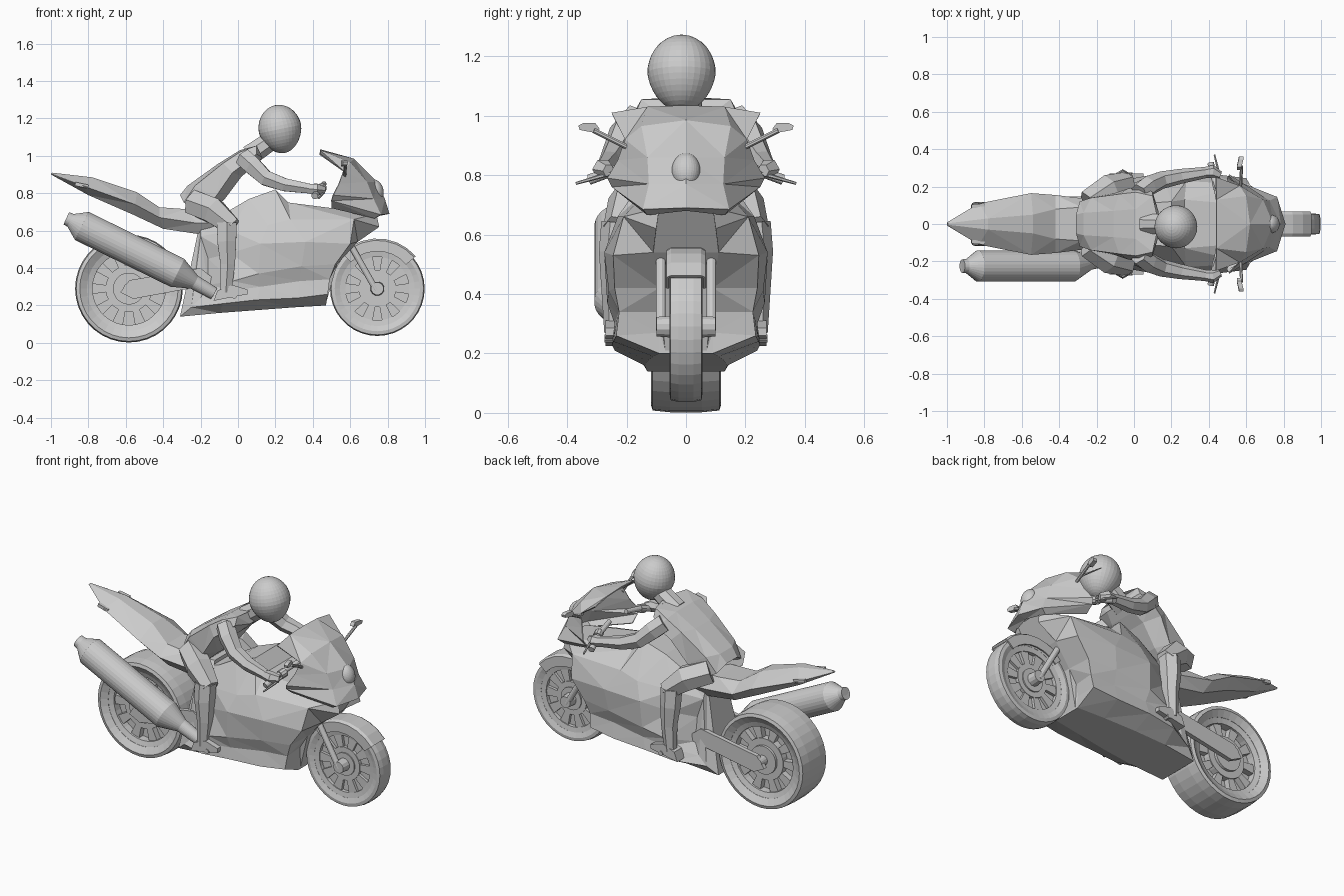
import bpy, bmesh, math
from mathutils import Vector, Matrix


def finish(name, bm, mirror=False):
    bmesh.ops.recalc_face_normals(bm, faces=bm.faces)
    me = bpy.data.meshes.new(name)
    bm.to_mesh(me)
    bm.free()
    ob = bpy.data.objects.new(name, me)
    bpy.context.collection.objects.link(ob)
    if mirror:
        m = ob.modifiers.new("mirror", 'MIRROR')
        m.use_axis = (False, True, False)
        m.use_mirror_merge = True
    return ob


def skin(name, rings, closed=True, caps=True, mirror=False, tri=True):
    """Join successive rings of points with faces."""
    bm = bmesh.new()
    vs = [[bm.verts.new(p) for p in r] for r in rings]
    n = len(rings[0])
    for a, b in zip(vs, vs[1:]):
        for i in range(n if closed else n - 1):
            j = (i + 1) % n
            bm.faces.new((a[i], a[j], b[j], b[i]))
    if caps:
        bm.faces.new(vs[0])
        bm.faces.new(vs[-1])
    if tri:
        bmesh.ops.triangulate(bm, faces=bm.faces)
    return finish(name, bm, mirror)


def loft(name, halves):
    """Each section is the +y half; the other half is reflected."""
    return skin(name, [h + [(x, -y, z) for x, y, z in reversed(h)] for h in halves])


def tube(name, path, n=8, mirror=False, caps=True):
    """Round or faceted tube through (x, y, z, radius) points."""
    pts = [Vector(p[:3]) for p in path]
    d = (pts[-1] - pts[0]).normalized()
    ref = Vector((0, 0, 1)) if abs(d.y) > .7 else Vector((0, 1, 0))
    rings = []
    for i, p in enumerate(pts):
        t = (pts[min(i + 1, len(pts) - 1)] - pts[max(i - 1, 0)]).normalized()
        u = t.cross(ref).normalized()
        v = t.cross(u)
        rings.append([p + path[i][3] * (math.cos(a) * u + math.sin(a) * v)
                      for a in (math.tau * (k + .5) / n for k in range(n))])
    return skin(name, rings, caps=caps, mirror=mirror, tri=False)


def lathe(name, cx, cz, profile, n=32, a0=0, a1=360):
    """Turn a closed (radius, y) profile about a wheel axle."""
    full = a1 - a0 == 360
    rings = []
    for k in range(n + 1):
        a = math.radians(a0 + (a1 - a0) * k / n)
        rings.append([(cx + r * math.cos(a), y, cz + r * math.sin(a)) for r, y in profile])
    ob = skin(name, rings, caps=not full, tri=False)
    if full:
        bm = bmesh.new()
        bm.from_mesh(ob.data)
        bmesh.ops.remove_doubles(bm, verts=bm.verts, dist=1e-5)
        bmesh.ops.recalc_face_normals(bm, faces=bm.faces)
        bm.to_mesh(ob.data)
        bm.free()
    return ob


def ellipsoid(name, loc, size, tilt=0, taper=0):
    bm = bmesh.new()
    bmesh.ops.create_uvsphere(bm, u_segments=32, v_segments=20, radius=1)
    for v in bm.verts:
        s = 1 + taper * min(v.co.z, 0)
        v.co = Vector((v.co.x * size[0] * s, v.co.y * size[1] * s, v.co.z * size[2]))
    bm.transform(Matrix.Translation(loc) @ Matrix.Rotation(tilt, 4, 'Y'))
    return finish(name, bm)


def wheel(label, x, z, R, w, rim, hub):
    lathe(label + "_tire", x, z, [(rim, -w * .8), (R - .025, -w), (R - .006, -w * .95), (R, -w * .45),
          (R, w * .45), (R - .006, w * .95), (R - .025, w), (rim, w * .8)], 36)
    lathe(label + "_rim", x, z, [(rim - .03, -w * .7), (rim + .005, -w * .8),
          (rim + .005, w * .8), (rim - .03, w * .7)], 36)
    tube(label + "_web", [(x, -w * .3, z, rim), (x, w * .3, z, rim)], 36)
    tube(label + "_hub", [(x, -w * .65, z, hub), (x, w * .65, z, hub)], 32)
    tube(label + "_brake_disc", [(x, -w * .78, z, hub * .68), (x, w * .78, z, hub * .68)], 32)
    tube(label + "_axle", [(x, -w - .03, z, .03), (x, w + .03, z, .03)], 16)
    # flared spokes
    bm = bmesh.new()
    for k in range(10):
        rot = Matrix.Translation((x, 0, z)) @ Matrix.Rotation(math.tau * k / 10, 4, 'Y')
        g = bmesh.ops.create_cube(bm, size=1)['verts']
        for v in g:
            far = v.co.x > 0
            v.co = rot @ Vector((rim - .02 if far else hub * .9, v.co.y * w * 1.2,
                                 v.co.z * (.06 if far else .035)))
    finish(label + "_spokes", bm)


# wheels and front fender
wheel("rear_wheel", -.583, .29, .288, .118, .225, .125)
wheel("front_wheel", .745, .29, .253, .055, .2, .1)
lathe("front_fender", .745, .29, [(.2, -.066), (.258, -.066), (.268, -.05), (.268, .05), (.258, .066),
      (.2, .066), (.2, .058), (.254, .058), (.254, -.058), (.2, -.058)], 7, 40, 135)

# lower fairing and tank
loft("body_fairing", [
    [(-.31, .13, .14), (-.25, .16, .19), (-.2, .16, .24), (-.16, .14, .31), (-.16, .12, .45), (-.2, .12, .57), (-.2, .08, .66)],
    [(-.1, .14, .16), (-.08, .24, .21), (-.03, .235, .28), (-.03, .24, .33), (-.04, .2, .48), (-.04, .18, .6), (-.06, .1, .7)],
    [(.1, .13, .175), (.1, .25, .23), (.12, .24, .3), (.11, .265, .37), (.12, .275, .53), (.16, .24, .63), (.06, .11, .77)],
    [(.3, .11, .19), (.32, .245, .24), (.33, .23, .33), (.34, .26, .41), (.36, .275, .54), (.28, .23, .66), (.2, .12, .82)],
    [(.47, .09, .2), (.48, .235, .26), (.49, .225, .34), (.52, .24, .42), (.6, .245, .53), (.62, .21, .66), (.27, .13, .75)],
    [(.47, .07, .21), (.47, .09, .27), (.48, .09, .34), (.53, .09, .42), (.64, .11, .54), (.755, .1, .62), (.74, .09, .69)]])

# nose fairing with windscreen
nose = skin("nose_fairing", [
    [(.44, 0, 1.035), (.44, .13, 1.03), (.44, .25, 1.01)],
    [(.62, 0, .985), (.6, .15, .965), (.565, .205, .92)],
    [(.745, 0, .86), (.69, .13, .86), (.54, .23, .85)],
    [(.785, 0, .77), (.725, .125, .77), (.51, .265, .79)],
    [(.81, 0, .69), (.765, .145, .685), (.5, .25, .76)],
    [(.76, 0, .68), (.73, .13, .665), (.5, .2, .72)]], closed=False, caps=False, mirror=True)
nose.modifiers.new("thickness", 'SOLIDIFY').thickness = .006
ellipsoid("headlight", (.735, 0, .815), (.042, .048, .06), -.3)

# seat and tail
loft("seat_tail", [
    [(-1, .004, .9), (-1, .008, .905), (-.995, .004, .91)],
    [(-.8, .05, .79), (-.83, .11, .84), (-.78, .03, .885)],
    [(-.56, .1, .685), (-.55, .165, .74), (-.54, .05, .805)],
    [(-.4, .1, .61), (-.42, .155, .67), (-.42, .08, .725)],
    [(-.2, .09, .58), (-.22, .13, .64), (-.28, .09, .715)],
    [(-.1, .09, .58), (-.08, .13, .64), (-.1, .08, .71)]])
tube("tail_signal", [(-.87, .095, .85, .014), (-.8, .1, .835, .014)], 4, True)

# exhaust, hollow at the tip
tube("exhaust", [(-.87, -.225, .642, .025), (-.915, -.225, .664, .028), (-.918, -.225, .666, .036),
     (-.895, -.225, .655, .038), (-.835, -.225, .625, .084), (-.325, -.225, .375, .084),
     (-.235, -.205, .325, .04), (-.13, -.19, .265, .034)], 28)

# swingarm
skin("swingarm", [[(-.63, y, .27), (-.58, y, .335), (-.2, y, .4), (-.1, y, .32), (-.56, y, .235)]
     for y in (.122, .148)], mirror=True, tri=False)

# fork, calipers, footpegs
tube("fork_leg", [(.57, .085, .58, .017), (.74, .085, .28, .017)], 12, True)
tube("front_caliper", [(.745, .045, .29, .038), (.745, .1, .29, .034)], 12, True)
tube("footpeg", [(-.02, .18, .25, .014), (-.02, .275, .25, .014)], 8, True)

# handlebars, levers, mirrors
tube("handlebar", [(.46, .08, .85, .014), (.44, .2, .83, .016), (.41, .325, .785, .018)], 12, True)
tube("lever", [(.46, .2, .82, .007), (.45, .29, .795, .007), (.43, .37, .772, .005)], 6, True)
tube("lever_clamp", [(.45, .19, .83, .026), (.44, .225, .82, .026)], 10, True)
tube("mirror_stem", [(.57, .2, .895, .009), (.575, .31, .95, .009)], 8, True)
skin("mirror", [[(x, .29, .955), (x, .305, .975), (x + .01, .345, .975), (x + .012, .362, .967),
     (x + .01, .358, .952), (x, .31, .943)] for x in (.55, .575)], mirror=True, tri=False)

# rider torso, neck and head
loft("rider_torso", [
    [(-.16, .08, .69), (-.22, .14, .71), (-.29, .12, .75), (-.31, .05, .79)],
    [(-.07, .09, .77), (-.12, .16, .78), (-.23, .14, .84), (-.27, .06, .84)],
    [(.02, .1, .89), (-.03, .19, .91), (-.08, .16, .96), (-.11, .07, .955)],
    [(.08, .09, .94), (.05, .2, .97), (.01, .17, 1.02), (.01, .08, 1.03)],
    [(.13, .07, .99), (.1, .17, 1.01), (.1, .15, 1.055), (.12, .06, 1.06)]])
tube("rider_neck", [(.06, 0, 1.0, .06), (.19, 0, 1.09, .055)], 8)
ellipsoid("rider_head", (.225, -.015, 1.143), (.115, .115, .13), -.2, .12)

# rider arms and hands
tube("rider_arm", [(.03, .165, .99, .055), (.08, .205, .945, .055), (.15, .235, .88, .047), (.25, .255, .845, .04),
     (.38, .275, .825, .03)], 6, True)
tube("rider_hand", [(.37, .275, .825, .028), (.42, .28, .82, .036), (.46, .26, .815, .022)], 6, True)

# rider legs and boots
tube("rider_thigh", [(-.24, .11, .75, .075), (-.13, .19, .705, .078), (-.03, .225, .62, .055)], 6, True)
tube("rider_shin", [(-.06, .225, .64, .06), (-.06, .235, .54, .058), (-.055, .24, .42, .045),
     (-.065, .24, .27, .035)], 6, True)
skin("rider_boot", [[(-.13, y, .225), (-.11, y, .28), (-.03, y, .31), (.05, y, .285), (.05, y, .26)]
     for y in (.2, .27)], mirror=True, tri=False)
